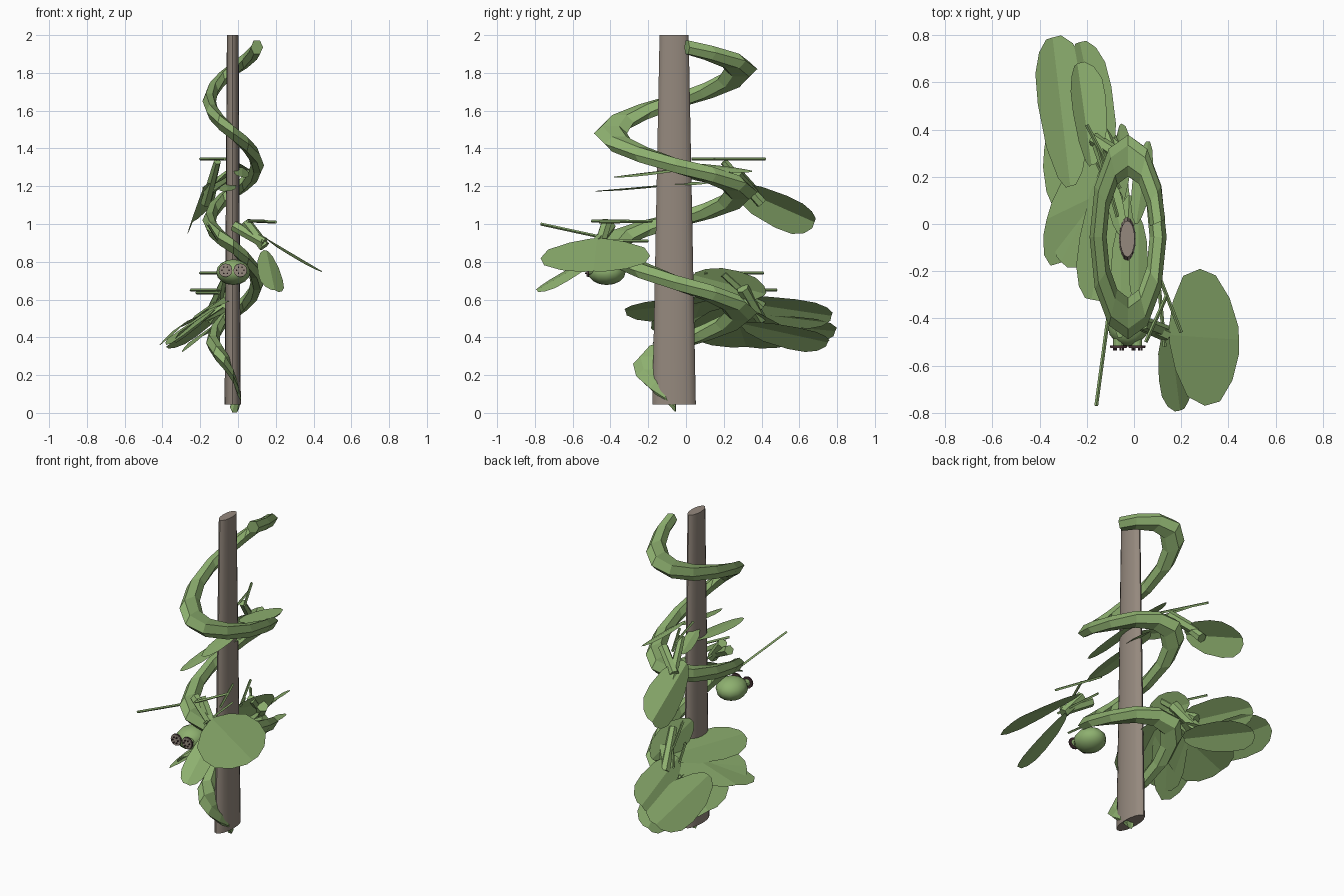
import bpy, bmesh, math
from mathutils import Vector

if "Cube" in bpy.data.objects:
    bpy.data.objects.remove(bpy.data.objects["Cube"])


def material(name, rgb):
    m = bpy.data.materials.new(name)
    m.diffuse_color = (*rgb, 1)
    m.use_nodes = True
    m.node_tree.nodes["Principled BSDF"].inputs["Base Color"].default_value = m.diffuse_color
    return m


GREEN = material("leaf green", (0.27, 0.435, 0.16))
BROWN = material("bark brown", (0.3, 0.25, 0.208))
DARK = material("dark plum", (0.07, 0.035, 0.04))


def finish(bm, name, mat):
    mesh = bpy.data.meshes.new(name)
    bm.to_mesh(mesh)
    bm.free()
    ob = bpy.data.objects.new(name, mesh)
    bpy.context.collection.objects.link(ob)
    mesh.materials.append(mat)
    return ob


def bridge(bm, rings, cap=True):
    n = len(rings[0])
    for a, b in zip(rings, rings[1:]):
        for i in range(n):
            bm.faces.new((a[i], a[(i + 1) % n], b[(i + 1) % n], b[i]))
    if cap:
        bm.faces.new(rings[0][::-1])
        bm.faces.new(rings[-1])
    bmesh.ops.recalc_face_normals(bm, faces=bm.faces)


def lerp_table(table, t):
    for a, b in zip(table, table[1:]):
        if t <= b[0]:
            f = (t - a[0]) / (b[0] - a[0])
            return [p + (q - p) * f for p, q in zip(a, b)]
    return table[-1]


# Tapered oval pole
bm = bmesh.new()
rings = []
for z, rx, ry in ((0.045, 0.043, 0.115), (2.0, 0.031, 0.077)):
    rings.append([bm.verts.new((-0.028 + rx * math.cos(i * math.pi / 8),
                                -0.063 + ry * math.sin(i * math.pi / 8), z))
                  for i in range(16)])
bridge(bm, rings)
pole = finish(bm, "pole", BROWN)
bpy.context.view_layer.objects.active = pole
pole.select_set(True)
bpy.ops.object.shade_smooth_by_angle(angle=math.radians(40))

# Vine winding down the pole: angle, height, distance factor, thickness factor
PATH = [(0, 1.95, 1, .9), (90, 1.82, 1, 1), (180, 1.65, 1, 1), (270, 1.48, 1, 1),
        (360, 1.31, 1, 1), (450, 1.17, 1, 1), (540, 1.02, 1, 1), (630, .88, 1, 1),
        (720, .69, 1, 1), (810, .53, 1, 1), (900, .37, .85, 1), (960, .26, .5, 1),
        (1020, .13, .25, .8), (1080, .03, .06, .7)]
bm = bmesh.new()
rings = []
for deg in [10] + list(range(30, 1081, 30)):
    _, z, dist, thick = lerp_table(PATH, deg)
    a = math.radians(deg)
    ring = []
    for k in range(6):
        p = k * math.pi / 3
        r = math.cos(p) * thick
        ring.append(bm.verts.new((-0.025 + math.cos(a) * (0.127 * dist + 0.036 * r),
                                  -0.055 + math.sin(a) * (0.345 * dist + 0.088 * r),
                                  max(0, z + 0.046 * thick * math.sin(p)))))
    rings.append(ring)
bridge(bm, rings)
finish(bm, "vine", GREEN)

OVAL = ((0, .12), (.08, .5), (.25, .88), (.5, 1), (.72, .92), (.9, .6), (1, .2))
BROAD = ((0, .2), (.08, .5), (.3, .85), (.6, 1), (.8, .95), (.93, .68), (1, .3))


def leaf(name, base, tip, side, fold=0.012, outline=OVAL):
    """Thin leaf with a slight fold along the middle."""
    base, tip, side = Vector(base), Vector(tip), Vector(side)
    n = (tip - base).cross(side).normalized()
    if n.z > 0:
        n = -n
    bm = bmesh.new()
    rows = []
    for t, w in outline:
        c = base.lerp(tip, t)
        rows.append([bm.verts.new(c + side * w * s + n * fold * (abs(s) * w))
                     for s in (-1, 0, 1)])
    for a, b in zip(rows, rows[1:]):
        for i in (0, 1):
            bm.faces.new((a[i], a[i + 1], b[i + 1], b[i]))
    bm.normal_update()
    if sum(f.normal.z for f in bm.faces) < 0:
        bmesh.ops.reverse_faces(bm, faces=bm.faces)
    finish(bm, name, GREEN)


def fan_leaf(name, base, tip, side, drop, tilt=0):
    """Leaf lying near the sloping plane shared by the low fan."""
    def height(x):
        return 0.64 + 0.7 * (x + 0.05) - drop
    leaf(name, (*base, height(base[0])), (*tip, height(tip[0])),
         (*side, 0.7 * side[0] + tilt), 0.022, BROAD)


def stalk(name, a, b, r0, r1, sides=6):
    """Straight stem between two points."""
    a, b = Vector(a), Vector(b)
    d = (b - a).normalized()
    u = d.cross(Vector((0, 0, 1)) if abs(d.z) < .9 else Vector((0, 1, 0))).normalized()
    v = d.cross(u)
    bm = bmesh.new()
    rings = []
    for c, r in ((a, r0), (b, r1)):
        rings.append([bm.verts.new(c + (u * math.cos(k * math.tau / sides)
                                        + v * math.sin(k * math.tau / sides)) * r)
                      for k in range(sides)])
    bridge(bm, rings)
    finish(bm, name, GREEN)


# Large leaves at the front right
leaf("front_leaf_wide", (.15, -.47, .925), (.445, -.49, .75), (-.01, .29, .006), .015)
leaf("front_leaf_low", (.15, -.43, .86), (.195, -.79, .65), (.066, .02, -.02), .015, BROAD)
# Leaf high at the back
leaf("upper_back_leaf", (-.18, .25, 1.2), (-.24, .68, 1.01), (.07, .03, .085), .035, BROAD)
# Fan of large leaves low at the back left
fan_leaf("fan_leaf_back", (-.27, .16), (-.345, .79), (.105, .03), 0)
fan_leaf("fan_leaf_inner", (-.12, .25), (-.23, .77), (.075, .02), 0, .02)
fan_leaf("fan_leaf_front", (-.08, .3), (-.18, -.32), (.1, -.02), .01, -.015)
fan_leaf("fan_leaf_side", (-.06, .17), (-.37, .02), (.06, .24), .02, .015)
fan_leaf("fan_leaf_mid", (-.08, .3), (-.31, -.16), (.08, -.08), .03, .02)
fan_leaf("fan_leaf_low", (-.08, .25), (-.38, .32), (.03, .26), .06, -.03)
fan_leaf("fan_leaf_under", (-.12, .3), (-.26, .75), (.08, .03), .12)
leaf("fan_leaf_top", (-.06, .42, .63), (-.07, .04, .73), (.04, .05, .075))
# Narrow leaves near the pole
leaf("small_leaf_1", (-.05, .02, 1.22), (-.06, -.48, 1.175), (.045, 0, .004), .006)
leaf("small_leaf_2", (.02, .03, 1.3), (.02, -.38, 1.25), (.04, 0, -.008), .006)
leaf("small_leaf_3", (-.03, -.12, 1.225), (-.02, .12, 1.22), (.04, 0, 0), .015)
leaf("small_leaf_4", (.01, 0, 1.32), (.06, .35, 1.28), (.04, 0, -.015), .006)
leaf("small_leaf_5", (-.05, -.05, 1.28), (-.11, .2, 1.22), (.03, .02, .015), .006)

# Thick leaf stalks
for i, (a, b, r0, r1) in enumerate((
        ((-.02, -.4, .99), (.14, -.47, .9), .03, .03),
        ((.04, -.42, 1.01), (.14, -.46, .88), .03, .03),
        ((-.11, .2, 1.33), (-.17, .4, 1.11), .02, .03),
        ((-.03, .27, 1.27), (-.17, .36, 1.17), .03, .03),
        ((-.04, .3, .66), (-.15, .4, .49), .035, .03),
        ((-.05, .2, .74), (-.13, .4, .56), .025, .03),
        ((-.02, .3, .58), (-.18, .3, .5), .03, .02))):
    stalk(f"leaf_stalk_{i + 1}", a, b, r0, r1)

# Thin tendrils
for i, (a, b) in enumerate((
        ((.09, -.18, 1.015), (.2, -.46, 1.01)),
        ((.05, -.5, 1.015), (.14, -.3, 1.015)),
        ((-.11, -.4, .92), (-.16, -.77, 1.0)),
        ((.1, -.2, .91), (.13, -.52, .91)),
        ((-.2, .42, 1.345), (-.06, .15, 1.345)),
        ((-.15, .32, 1.345), (-.07, .03, 1.345)),
        ((-.2, .41, .74), (-.05, .1, .74)),
        ((-.25, .48, .65), (-.08, .25, .65)),
        ((-.22, .38, .635), (-.1, .15, .635)))):
    stalk(f"tendril_{i + 1}", a, b, .008, .008, 4)

# Round bud hanging at the front
bm = bmesh.new()
bmesh.ops.create_uvsphere(bm, u_segments=12, v_segments=8, radius=1)
for v in bm.verts:
    v.co = Vector((-.025 + .09 * v.co.x, -.42 + .1 * v.co.y, .745 + .068 * v.co.z))
bud = finish(bm, "bud", GREEN)
for p in bud.data.polygons:
    p.use_smooth = True


def disc(name, x, y, z, r, depth, mat, sides):
    bm = bmesh.new()
    rings = [[bm.verts.new((x + r * math.cos(k * math.tau / sides), yy,
                            z + r * math.sin(k * math.tau / sides)))
              for k in range(sides)] for yy in (y, y + depth)]
    bridge(bm, rings)
    finish(bm, name, mat)


# Two speckled round faces on the bud
for side, x in (("left", -.066), ("right", .012)):
    disc(f"{side}_socket", x, -.514, .755, .022, .03, GREEN, 12)
    disc(f"{side}_rim", x, -.522, .755, .036, .008, DARK, 12)
    disc(f"{side}_plate", x, -.526, .755, .034, .004, BROWN, 12)
    for k in range(6):
        a = k * math.tau / 6
        disc(f"{side}_speck_{k + 1}", x + .019 * math.cos(a), -.535,
             .755 + .019 * math.sin(a), .004, .009, DARK, 6)
